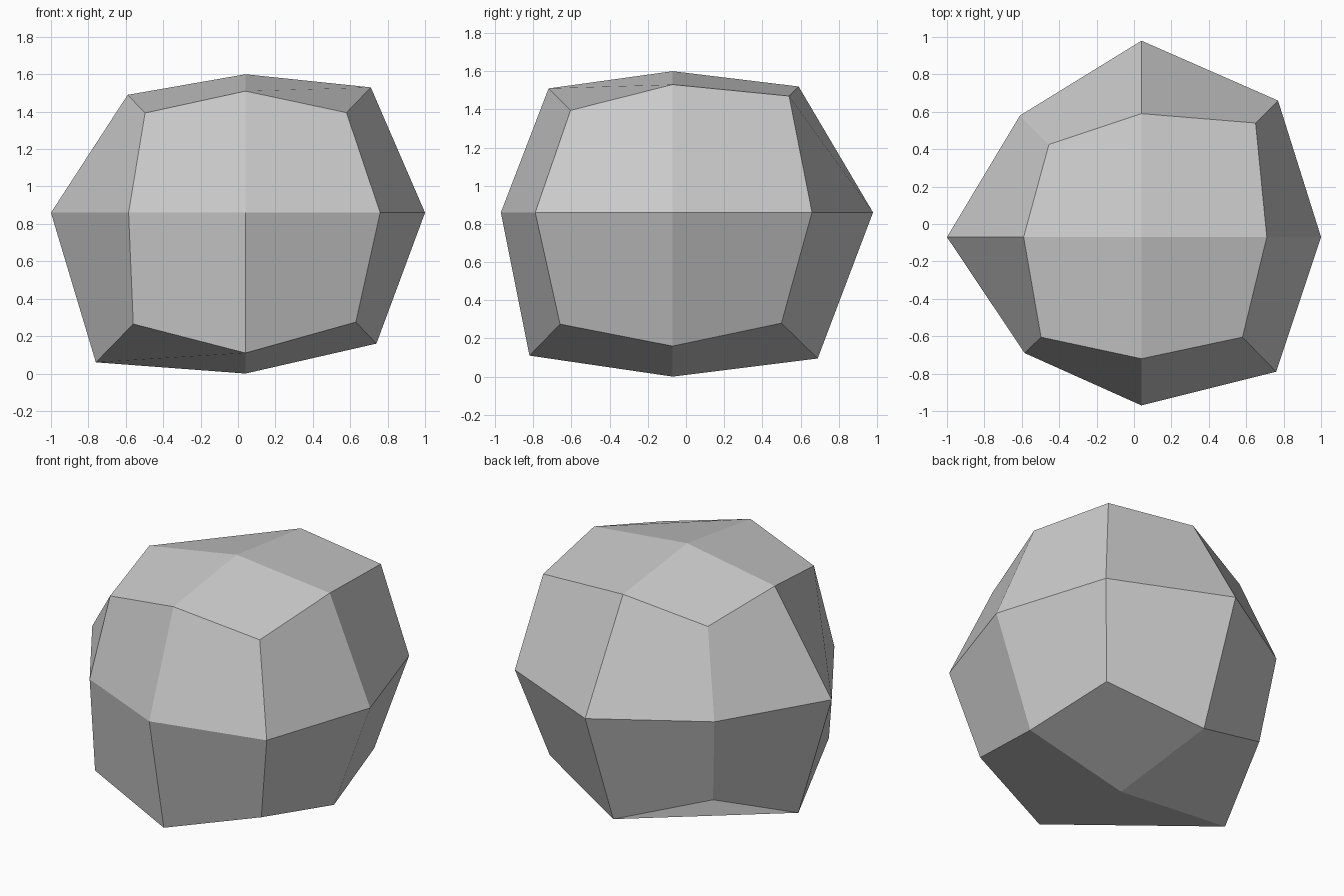
import bpy, bmesh
from mathutils import Vector

if "Cube" in bpy.data.objects:
    bpy.data.objects.remove(bpy.data.objects["Cube"])

# Colour
grey = bpy.data.materials.new("stone_grey")
grey.diffuse_color = (0.6, 0.6, 0.6, 1)
grey.use_nodes = True
grey.node_tree.nodes["Principled BSDF"].inputs["Base Color"].default_value = grey.diffuse_color

CX, CY, CZ = 0.04, -0.07, 0.86   # planes shared by the middle points

# Points of a once-divided rough cube, keyed by side (x, y, z)
points = {
    # tips in the middle of each side
    (-1, 0, 0): (-1.0, CY, CZ), (1, 0, 0): (1.0, CY, CZ),
    (0, -1, 0): (CX, -0.97, CZ), (0, 1, 0): (CX, 0.98, CZ),
    (0, 0, -1): (CX, CY, 0.0), (0, 0, 1): (CX, CY, 1.6),
    # midpoints of the cube edges
    (-1, 0, 1): (-0.59, CY, 1.49), (1, 0, 1): (0.71, CY, 1.53),
    (-1, 0, -1): (-0.76, CY, 0.06), (1, 0, -1): (0.74, CY, 0.16),
    (0, -1, 1): (CX, -0.72, 1.51), (0, 1, 1): (CX, 0.59, 1.52),
    (0, -1, -1): (CX, -0.82, 0.11), (0, 1, -1): (CX, 0.69, 0.095),
    (-1, -1, 0): (-0.585, -0.69, CZ), (1, -1, 0): (0.76, -0.79, CZ),
    (-1, 1, 0): (-0.61, 0.58, CZ), (1, 1, 0): (0.77, 0.66, CZ),
    # corners
    (-1, -1, 1): (-0.497, -0.605, 1.393), (1, -1, 1): (0.58, -0.605, 1.395),
    (-1, 1, 1): (-0.455, 0.425, 1.38), (1, 1, 1): (0.65, 0.54, 1.47),
    (-1, -1, -1): (-0.56, -0.67, 0.265), (1, -1, -1): (0.63, -0.66, 0.275),
    (-1, 1, -1): (-0.545, 0.5, 0.305), (1, 1, -1): (0.63, 0.5, 0.28),
}

bm = bmesh.new()
verts = {key: bm.verts.new(co) for key, co in points.items()}


def key(**parts):
    return tuple(parts.get(a, 0) for a in "xyz")


# Four quads on each side: tip, edge, corner, edge
for i, axis in enumerate("xyz"):
    b, c = [a for a in "xyz" if a != axis]
    for s in (-1, 1):
        for p in (-1, 1):
            for q in (-1, 1):
                quad = [verts[key(**{axis: s})], verts[key(**{axis: s, b: p})],
                        verts[key(**{axis: s, b: p, c: q})], verts[key(**{axis: s, c: q})]]
                # start on the outward diagonal so that bent quads stay convex
                bend = s * (quad[0].co + quad[2].co - quad[1].co - quad[3].co)[i]
                if bend < 0:
                    quad = quad[1:] + quad[:1]
                face = bm.faces.new(quad)
                face.normal_update()
                if face.normal.dot(face.calc_center_median() - Vector((CX, CY, CZ))) < 0:
                    face.normal_flip()

# Rock
mesh = bpy.data.meshes.new("rock")
bm.to_mesh(mesh)
bm.free()
mesh.materials.append(grey)
rock = bpy.data.objects.new("rock", mesh)
bpy.context.collection.objects.link(rock)
